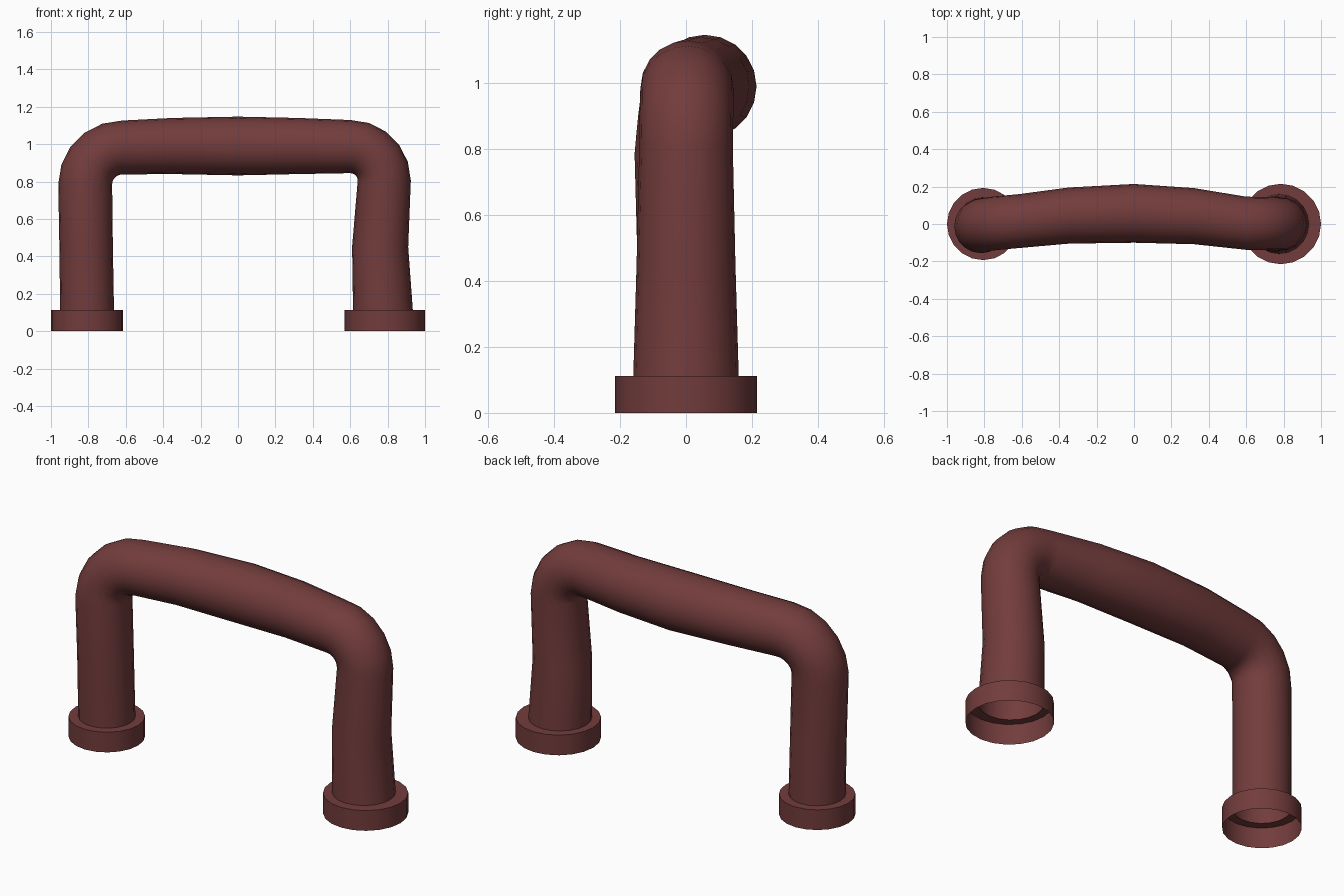
import bpy, bmesh
from math import sin, cos, pi, radians

SIDES = 20
cube = bpy.data.objects.get("Cube")
if cube:
    bpy.data.objects.remove(cube)

paint = bpy.data.materials.new("dark red paint")
paint.use_nodes = True
color = (0.17, 0.045, 0.045, 1)
paint.diffuse_color = color
paint.node_tree.nodes["Principled BSDF"].inputs["Base Color"].default_value = color


def loft(name, rings):
    """Open tube through rings of (x, y, z, radius, tilt); tilt 0 is the left-side rise, 180 the descent."""
    bm = bmesh.new()
    loops = []
    for x, y, z, r, tilt in rings:
        t = radians(tilt)
        loop = []
        for i in range(SIDES):
            a = 2 * pi * i / SIDES
            out = r * cos(a)
            loop.append(bm.verts.new((x - out * cos(t), y + r * sin(a), z + out * sin(t))))
        loops.append(loop)
    for low, high in zip(loops, loops[1:]):
        for i in range(SIDES):
            j = (i + 1) % SIDES
            bm.faces.new((low[i], high[i], high[j], low[j]))
    bmesh.ops.recalc_face_normals(bm, faces=bm.faces)
    # keep the open surface facing outwards
    f = bm.faces[0] if not bm.faces.ensure_lookup_table() else None
    x, y, z = rings[0][:3]
    c = f.calc_center_median()
    if (c.x - x) * f.normal.x + (c.y - y) * f.normal.y < 0:
        bmesh.ops.reverse_faces(bm, faces=bm.faces)
    mesh = bpy.data.meshes.new(name)
    bm.to_mesh(mesh)
    bm.free()
    mesh.materials.append(paint)
    obj = bpy.data.objects.new(name, mesh)
    bpy.context.collection.objects.link(obj)
    bpy.ops.object.select_all(action="DESELECT")
    obj.select_set(True)
    bpy.context.view_layer.objects.active = obj
    bpy.ops.object.shade_smooth_by_angle(angle=radians(40))
    return obj


def elbow(x, z, bend, y0, y1, r, start):
    """Quarter bend about the pivot (x, z)."""
    rings = []
    for k in range(6):
        t = radians(start + 18 * k)
        rings.append((x - bend * cos(t), y0 + (y1 - y0) * k / 5, z + bend * sin(t), r, start + 18 * k))
    return rings


# Bent pipe: left rise, elbow, bowed crossbar, elbow, right descent
pipe = [(-0.807, 0, 0.11, 0.144, 0), (-0.812, -0.004, 0.45, 0.143, 0)]
pipe += elbow(-0.62, 0.785, 0.197, -0.012, 0.015, 0.144, 0)
pipe += [(-0.35, 0.045, 0.99, 0.150, 90), (0, 0.057, 0.99, 0.157, 90), (0.32, 0.042, 0.99, 0.150, 90)]
pipe += elbow(0.60, 0.805, 0.182, 0.004, 0, 0.142, 90)
pipe += [(0.76, 0, 0.45, 0.150, 180), (0.775, 0, 0.11, 0.160, 180)]
loft("bent_pipe", pipe)

# Hollow end collars, open underneath
for name, x, neck_x, neck, r in (("right_collar", -0.807, -0.807, 0.144, 0.193),
                                 ("left_collar", 0.785, 0.775, 0.160, 0.215)):
    loft(name, [(x, 0, 0, r, 0), (x, 0, 0.112, r, 0), (neck_x, 0, 0.112, neck, 0)])
